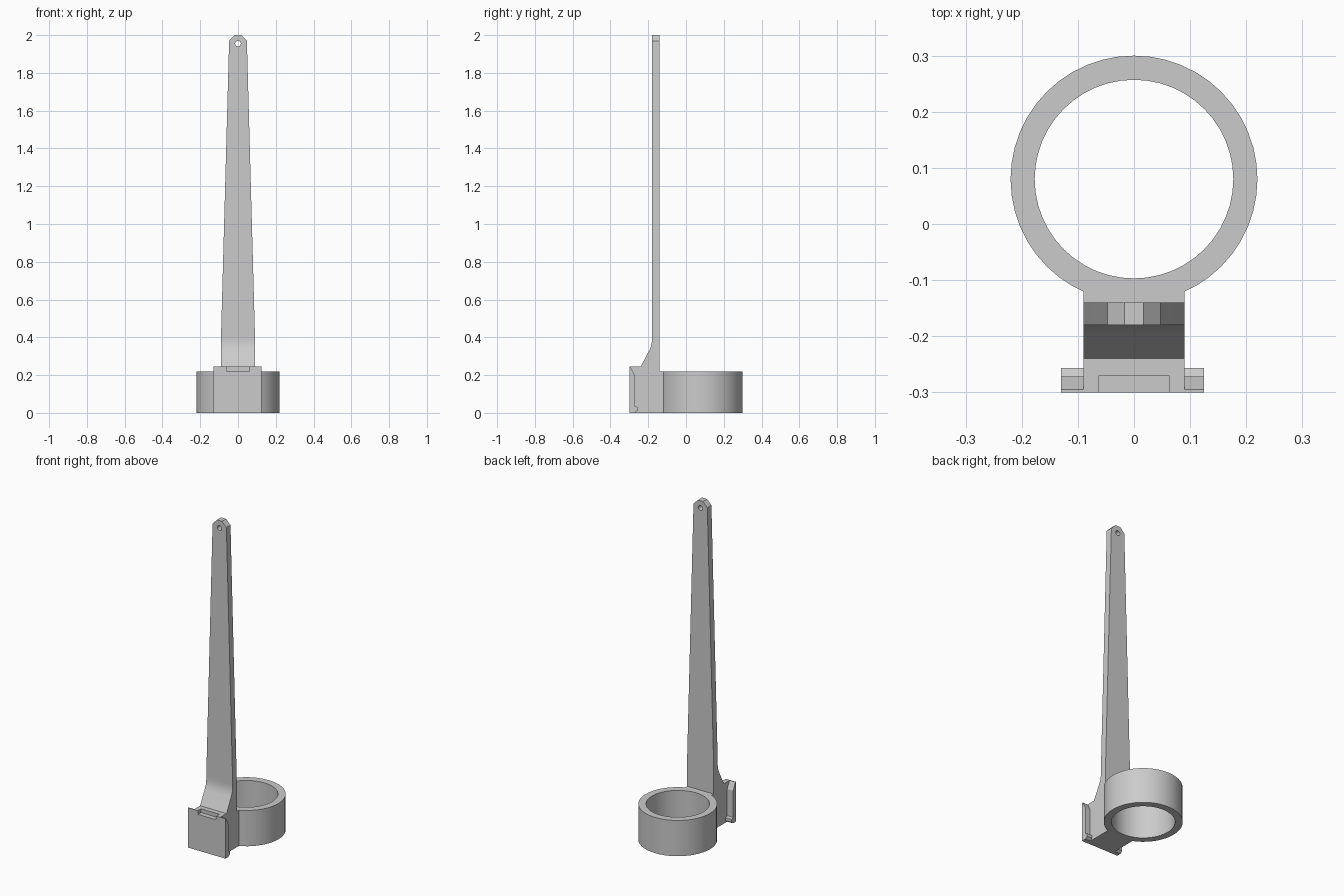
import bpy
import bmesh
from math import cos, sin, tau, radians

old = bpy.data.objects.get("Cube")
if old:
    bpy.data.objects.remove(old, do_unlink=True)

# Single grey plastic
grey = bpy.data.materials.new("grey_plastic")
grey.use_nodes = True
colour = (0.6, 0.6, 0.6, 1)
grey.diffuse_color = colour
grey.node_tree.nodes["Principled BSDF"].inputs["Base Color"].default_value = colour


def prism(name, outline, axis, lo, hi):
    """Extrude a 2D outline along an axis from lo to hi."""
    place = {"x": lambda u, v, t: (t, u, v),
             "y": lambda u, v, t: (u, t, v),
             "z": lambda u, v, t: (u, v, t)}[axis]
    bm = bmesh.new()
    a = [bm.verts.new(place(u, v, lo)) for u, v in outline]
    b = [bm.verts.new(place(u, v, hi)) for u, v in outline]
    bm.faces.new(a)
    bm.faces.new(b)
    for i in range(len(a)):
        j = (i + 1) % len(a)
        bm.faces.new((a[i], a[j], b[j], b[i]))
    bmesh.ops.recalc_face_normals(bm, faces=bm.faces)
    mesh = bpy.data.meshes.new(name)
    bm.to_mesh(mesh)
    bm.free()
    mesh.materials.append(grey)
    obj = bpy.data.objects.new(name, mesh)
    bpy.context.collection.objects.link(obj)
    return obj


def circle(cu, cv, r, n):
    return [(cu + r * cos(tau * i / n), cv + r * sin(tau * i / n)) for i in range(n)]


def box(u0, v0, u1, v1):
    return [(u0, v0), (u1, v0), (u1, v1), (u0, v1)]


def combine(target, tool, operation):
    """Apply a boolean and discard the tool."""
    mod = target.modifiers.new(operation.lower(), "BOOLEAN")
    mod.operation = operation
    mod.solver = "EXACT"
    mod.object = tool
    bpy.context.view_layer.objects.active = target
    bpy.ops.object.modifier_apply(modifier=mod.name)
    bpy.data.objects.remove(tool, do_unlink=True)


# Foot with its sloped brace, drawn in side profile
bracket = prism("arm_bracket", [
    (-0.30, 0), (-0.12, 0), (-0.12, 0.22), (-0.14, 0.22), (-0.14, 0.40),
    (-0.18, 0.40), (-0.18, 0.38), (-0.185, 0.352), (-0.195, 0.33),
    (-0.24, 0.245), (-0.30, 0.245)], "x", -0.09, 0.09)

# Tapered arm with a chamfered tip
arm = prism("arm", [
    (-0.09, 0.40), (0.09, 0.40), (0.047, 1.97), (0.017, 2.0),
    (-0.017, 2.0), (-0.047, 1.97)], "y", -0.18, -0.14)
combine(bracket, arm, "UNION")

# Front clip plate: bevelled top edge and a lip along the bottom
plate = prism("clip_plate", [
    (-0.30, 0), (-0.272, 0), (-0.257, 0.012), (-0.257, 0.03),
    (-0.272, 0.036), (-0.272, 0.20), (-0.295, 0.245), (-0.30, 0.245)],
    "x", -0.13, 0.125)
combine(bracket, plate, "UNION")

# Round collar behind the arm
collar = prism("collar", circle(0, 0.08, 0.22, 48), "z", 0, 0.22)
combine(bracket, collar, "UNION")

# Collar bore, tip hole and notch in the top of the plate
combine(bracket, prism("bore", circle(0, 0.08, 0.177, 48), "z", -0.1, 0.3), "DIFFERENCE")
combine(bracket, prism("tip_hole", circle(0, 1.955, 0.015, 24), "y", -0.25, -0.1), "DIFFERENCE")
combine(bracket, prism("notch", box(-0.062, -0.35, 0.062, -0.27), "z", 0.222, 0.3), "DIFFERENCE")

# Smooth the round walls, keep the edges crisp
bpy.ops.object.select_all(action="DESELECT")
bracket.select_set(True)
bpy.context.view_layer.objects.active = bracket
bpy.ops.object.shade_smooth_by_angle(angle=radians(25))
